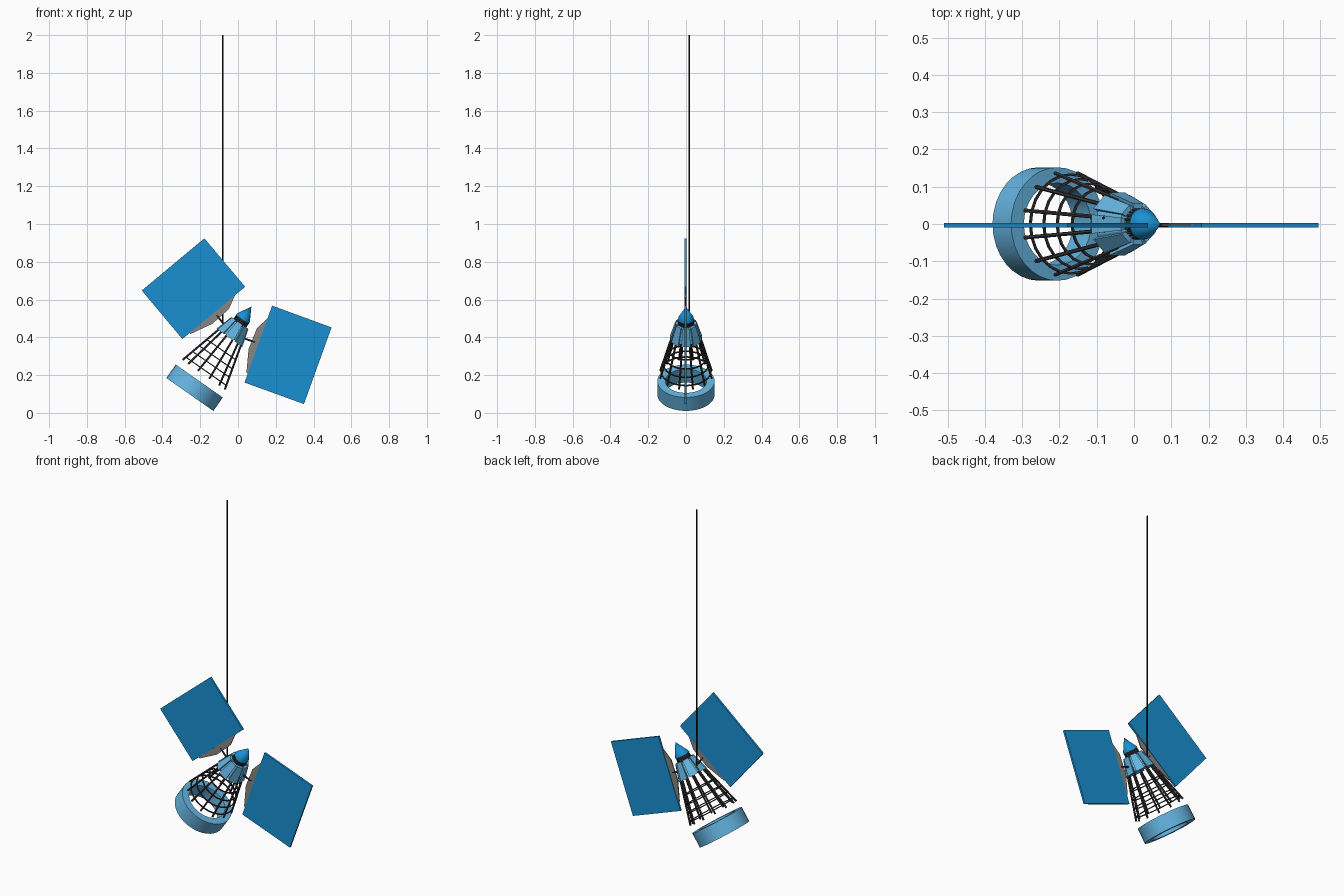
import bpy, bmesh, math
from mathutils import Matrix, Vector

if "Cube" in bpy.data.objects:
    bpy.data.objects.remove(bpy.data.objects["Cube"])

# Everything but the wire is built upright on a local axis, then tilted 35 degrees
TILT = Matrix.Translation((-0.255, 0, 0.0975)) @ Matrix.Rotation(math.radians(35), 4, 'Y')


def mat(name, rgb):
    m = bpy.data.materials.new(name)
    m.diffuse_color = (*rgb, 1)
    m.use_nodes = True
    m.node_tree.nodes["Principled BSDF"].inputs["Base Color"].default_value = m.diffuse_color
    return m


PANEL = mat("panel_blue", (0.01, 0.28, 0.65))
SKY = mat("light_blue", (0.13, 0.46, 0.75))
DARK = mat("dark_metal", (0.04, 0.035, 0.035))
GREY = mat("mid_grey", (0.25, 0.24, 0.23))
BLACK = mat("black", (0.005, 0.005, 0.005))


def finish(name, bm, material, tilt=True, smooth=False):
    bmesh.ops.recalc_face_normals(bm, faces=bm.faces)
    if tilt:
        bm.transform(TILT)
    me = bpy.data.meshes.new(name)
    bm.to_mesh(me)
    bm.free()
    me.materials.append(material)
    ob = bpy.data.objects.new(name, me)
    bpy.context.collection.objects.link(ob)
    if smooth:
        bpy.ops.object.select_all(action='DESELECT')
        ob.select_set(True)
        bpy.context.view_layer.objects.active = ob
        bpy.ops.object.shade_smooth_by_angle(angle=math.radians(30))
    return ob


def polar(r, a, z):
    return Vector((r * math.cos(a), r * math.sin(a), z))


def lathe(bm, profile, n):
    """Spin a closed (radius, height) profile round the axis; radius 0 is a pole."""
    rows = []
    for r, z in profile:
        if r == 0:
            rows.append([bm.verts.new((0, 0, z))] * n)
        else:
            rows.append([bm.verts.new(polar(r, math.tau * i / n, z)) for i in range(n)])
    for a, b in zip(rows, rows[1:] + rows[:1]):
        for i in range(n):
            j = (i + 1) % n
            vs = list(dict.fromkeys((a[i], a[j], b[j], b[i])))
            if len(vs) > 2:
                bm.faces.new(vs)


def rod(bm, p, q, r, n=6):
    p, q = Vector(p), Vector(q)
    d = q - p
    m = Matrix.Translation((p + q) / 2) @ d.to_track_quat('Z', 'Y').to_matrix().to_4x4()
    bmesh.ops.create_cone(bm, cap_ends=True, segments=n, radius1=r, radius2=r,
                          depth=d.length, matrix=m)


def prism(bm, outline, y0, y1):
    """Extrude an (x, z) outline along y."""
    f = bm.faces.new([bm.verts.new((x, y0, z)) for x, z in outline])
    ext = bmesh.ops.extrude_face_region(bm, geom=[f])
    bmesh.ops.translate(bm, vec=(0, y1 - y0, 0),
                        verts=[v for v in ext['geom'] if isinstance(v, bmesh.types.BMVert)])


# Base ring: open, thick-walled
bm = bmesh.new()
lathe(bm, [(0.152, 0), (0.152, 0.087), (0.11, 0.087), (0.11, 0)], 32)
finish("base_ring", bm, SKY, smooth=True)

# Cage struts, leaning in towards the collar
bm = bmesh.new()
N = 12
for i in range(N):
    a = math.tau * (i + 0.5) / N
    rod(bm, polar(0.141, a, 0.128), polar(0.066, a, 0.40), 0.0055)
finish("cage_struts", bm, DARK)

# Thin cage hoops
bm = bmesh.new()
for z in (0.15, 0.195, 0.24, 0.29):
    r = 0.141 - (z - 0.128) * 0.276 - 0.002
    lathe(bm, [(r - 0.003, z - 0.003), (r + 0.003, z - 0.003),
               (r + 0.003, z + 0.003), (r - 0.003, z + 0.003)], 24)
finish("cage_hoops", bm, DARK)

# Collar core
bm = bmesh.new()
lathe(bm, [(0, 0.372), (0.076, 0.372), (0.052, 0.455), (0, 0.455)], 16)
finish("collar_core", bm, SKY)

# Eight raised flat plates round the collar
bm = bmesh.new()
for i in range(8):
    c = math.tau * i / 8
    w = math.radians(17)
    low = [polar(r, c + s * w, 0.366) for r, s in ((0.07, -1), (0.088, -1), (0.088, 1), (0.07, 1))]
    top = [polar(r, c + s * w, 0.462) for r, s in ((0.044, -1), (0.058, -1), (0.058, 1), (0.044, 1))]
    lo, hi = [bm.verts.new(p) for p in low], [bm.verts.new(p) for p in top]
    bm.faces.new(lo)
    bm.faces.new(hi)
    for j in range(4):
        k = (j + 1) % 4
        bm.faces.new((lo[j], lo[k], hi[k], hi[j]))
finish("collar_plates", bm, SKY)

# Ribbed neck
bm = bmesh.new()
lathe(bm, [(0, 0.45), (0.035, 0.45), (0.035, 0.49), (0, 0.49)], 16)
for i in range(20):
    a = math.tau * i / 20
    rod(bm, polar(0.040, a, 0.45), polar(0.037, a, 0.488), 0.003, 4)
finish("neck", bm, DARK)

# Nose cone
bm = bmesh.new()
lathe(bm, [(0, 0.484), (0.042, 0.484), (0.040, 0.497), (0, 0.568)], 24)
finish("nose_cone", bm, PANEL, smooth=True)

# Splayed panels with their brackets and arms, mirrored on both sides
for side, s in (("right", 1), ("left", -1)):
    bm = bmesh.new()
    prism(bm, [(s * 0.087, 0.635), (s * 0.411, 0.721), (s * 0.524, 0.305), (s * 0.201, 0.218)],
          -0.009, 0.003)
    finish(side + "_panel", bm, PANEL)
    bm = bmesh.new()
    prism(bm, [(s * 0.106, 0.57), (s * 0.090, 0.49), (s * 0.117, 0.375), (s * 0.180, 0.265),
               (s * 0.192, 0.27), (s * 0.116, 0.57)], -0.006, 0.0)
    finish(side + "_bracket", bm, GREY)
    bm = bmesh.new()
    rod(bm, (s * 0.06, -0.003, 0.407), (s * 0.125, -0.003, 0.425), 0.005, 8)
    finish(side + "_arm", bm, DARK)

# Hanging wire
bm = bmesh.new()
rod(bm, (-0.082, 0.016, 0.45), (-0.082, 0.016, 2.0), 0.004, 8)
finish("hanging_wire", bm, BLACK, tilt=False)
